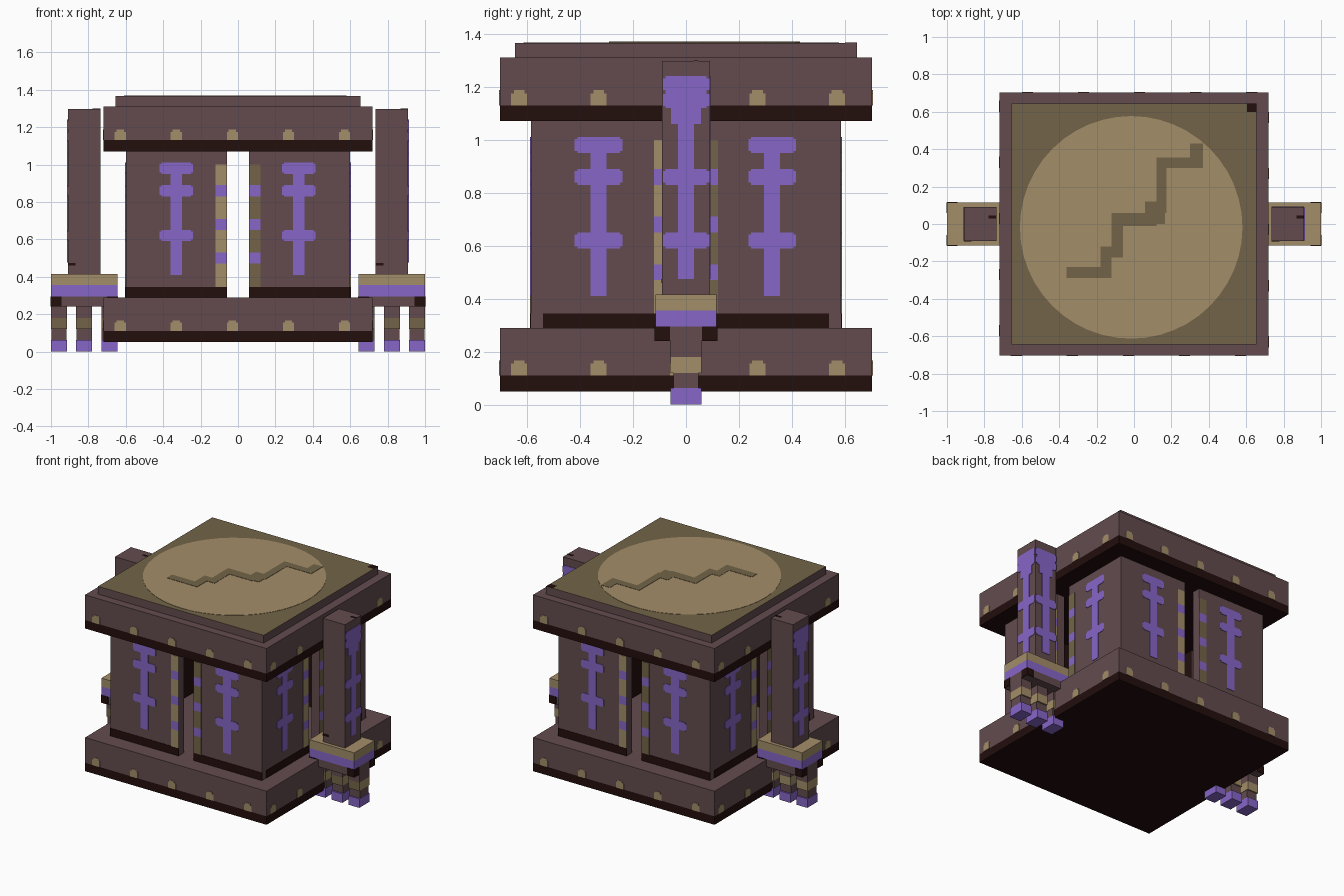
import bpy
import bmesh
from mathutils import Vector

cube = bpy.data.objects.get("Cube")
if cube:
    bpy.data.objects.remove(cube)


def make_material(name, rgb):
    lin = [((c / 255 + 0.055) / 1.055) ** 2.4 for c in rgb] + [1]
    m = bpy.data.materials.new(name)
    m.use_nodes = True
    m.diffuse_color = lin
    m.node_tree.nodes["Principled BSDF"].inputs["Base Color"].default_value = lin
    return m


BROWN = make_material("dusky brown", (99, 75, 78))
DARK = make_material("near black", (34, 14, 12))
PURPLE = make_material("purple", (135, 102, 200))
TAN = make_material("tan", (163, 141, 104))
OLIVE = make_material("olive", (115, 100, 72))


def build(name, boxes, mat):
    """One object from boxes given as (x0, x1, y0, y1, z0, z1)."""
    bm = bmesh.new()
    for x0, x1, y0, y1, z0, z1 in boxes:
        verts = bmesh.ops.create_cube(bm, size=1)["verts"]
        for v in verts:
            v.co = Vector(((x0 + x1) / 2 + v.co.x * (x1 - x0),
                           (y0 + y1) / 2 + v.co.y * (y1 - y0),
                           (z0 + z1) / 2 + v.co.z * (z1 - z0)))
    mesh = bpy.data.meshes.new(name)
    bm.to_mesh(mesh)
    bm.free()
    mesh.materials.append(mat)
    obj = bpy.data.objects.new(name, mesh)
    bpy.context.collection.objects.link(obj)
    return obj


# Each side: outward direction and the direction running to its viewer's right
SIDES = {"front": ((0, -1), (1, 0)), "left": ((1, 0), (0, 1)),
         "back": ((0, 1), (-1, 0)), "right": ((-1, 0), (0, -1))}


def side_box(side, d0, d1, u0, u1, z0, z1, center=(0, 0)):
    n, r = SIDES[side]
    xs = sorted(center[0] + n[0] * d + r[0] * u for d, u in ((d0, u0), (d1, u1)))
    ys = sorted(center[1] + n[1] * d + r[1] * u for d, u in ((d0, u0), (d1, u1)))
    return (*xs, *ys, z0, z1)


def plates(name, side, dist, rects, mat, center=(0, 0)):
    """Thin painted rectangles (u0, u1, z0, z1) on one side."""
    t = 0.003
    build(name, [side_box(side, dist - t, dist + t, *q, center) for q in rects], mat)


def glyph(u, bottom, top, bars, stem, wide):
    """Upright stem with crossbars that thicken where they meet it."""
    rects = [(u - stem, u + stem, bottom, top)]
    for z in bars:
        rects.append((u - wide, u + wide, z + 0.008, z + 0.052))
        rects.append((u - wide + 0.01, u + wide - 0.01, z, z + 0.06))
    return rects


HX, HY = 0.718, 0.703

# Base and top slabs with dark lower bands and rivets
for label, z in (("base", 0.05), ("top", 1.07)):
    build(label + "_slab", [(-HX, HX, -HY, HY, z + 0.06, z + 0.24)], BROWN)
    build(label + "_dark_band", [(-HX, HX, -HY, HY, z, z + 0.06)], DARK)
    for side in SIDES:
        d = HY if side in ("front", "back") else HX
        rivets = []
        for i in range(5):
            u = -0.63 + 0.3 * i
            rivets += [(u - 0.03, u + 0.03, z + 0.06, z + 0.105),
                       (u - 0.02, u + 0.02, z + 0.06, z + 0.117)]
        plates(f"{label}_rivets_{side}", side, d, rivets, TAN)

# Lid and its painted disc
LX, LY, LZ = 0.655, 0.645, 1.365
build("lid", [(-LX, LX, -LY, LY, 1.31, LZ)], BROWN)
build("lid_panel", [(-LX, LX, -LY, LY, LZ - 0.001, LZ + 0.001)], OLIVE)
build("lid_corner_mark", [(0.605, LX, 0.6, LY, LZ, LZ + 0.002)], DARK)
bpy.ops.mesh.primitive_cylinder_add(vertices=48, radius=0.595, depth=0.004,
                                    location=(-0.015, -0.018, LZ + 0.001))
disc = bpy.context.object
disc.name = "lid_disc"
disc.data.materials.append(TAN)
zigzag = [(-0.36, -0.12, -0.29, -0.23), (-0.18, -0.12, -0.29, -0.12),
          (-0.18, -0.06, -0.18, -0.12), (-0.12, -0.06, -0.18, 0.06),
          (-0.12, 0.12, -0.01, 0.06), (0.06, 0.165, 0.0, 0.12),
          (0.12, 0.175, 0.06, 0.355), (0.12, 0.37, 0.30, 0.355),
          (0.30, 0.37, 0.30, 0.43)]
build("lid_zigzag", [(*q, LZ + 0.002, LZ + 0.005) for q in zigzag], OLIVE)

# Hollow chamber: thin corner walls with a slot in the middle of every side
WALL = 0.06
for side in SIDES:
    flat = side in ("front", "back")
    d, half = (0.585, 0.6) if flat else (0.6, 0.585)
    end = half if flat else half - WALL
    build(f"wall_{side}", [side_box(side, d - WALL, d, s * 0.06, s * end, 0.29, 1.07)
                           for s in (-1, 1)], BROWN)
    plates(f"wall_lining_{side}", side, d - WALL,
           [(min(s * 0.062, s * 0.53), max(s * 0.062, s * 0.53), 0.29, 1.07)
            for s in (-1, 1)], DARK)
    foot = half if flat else 0.54
    plates(f"wall_foot_{side}", side, d,
           [(-foot, -0.06, 0.29, 0.345), (0.06, foot, 0.29, 0.345)], DARK)
    runes = [q for u in (-0.33, 0.325)
             for q in glyph(u, 0.41, 1.01, (0.95, 0.83, 0.59), 0.03, 0.09)]
    plates(f"wall_glyphs_{side}", side, d, runes, PURPLE)
    # Striped trim beside the slot
    levels = (0.345, 0.47, 0.53, 0.65, 0.71, 0.83, 0.89, 1.0)
    for label, u, mat in (("light", -0.12, TAN), ("dull", 0.06, OLIVE)):
        bands = list(zip(levels, levels[1:]))
        plates(f"slot_trim_{label}_{side}", side, d,
               [(u, u + 0.06, *b) for b in bands[::2]], mat)
        plates(f"slot_stripes_{label}_{side}", side, d,
               [(u, u + 0.06, *b) for b in bands[1::2]], PURPLE)

# Arms on both flanks, fingers pointing down
for name, sx in (("left", 1), ("right", -1)):
    cx = sx * 0.8225
    a, w, h = 0.0875, 0.1775, 0.115
    build(f"{name}_arm", [(cx - a, cx + a, -0.09, 0.09, 0.41, 1.297)], BROWN)
    build(f"{name}_cuff_band", [(cx - w, cx + w, -h, h, 0.355, 0.415)], TAN)
    build(f"{name}_cuff", [(cx - w, cx + w, -h, h, 0.295, 0.355)], PURPLE)
    build(f"{name}_palm", [(cx - w, cx + w, -h, h, 0.24, 0.295)], BROWN)
    for side in SIDES:
        half, d = (w, h) if side in ("front", "back") else (h, w)
        edge = 0.055
        plates(f"{name}_palm_corners_{side}", side, d,
               [(-half, edge - half, 0.24, 0.295), (half - edge, half, 0.24, 0.295)],
               DARK, (cx, 0))

    # Painted glyphs: outer face always, rear face on the left arm only
    faces = [name] + (["back"] if name == "left" else [])
    for side in faces:
        d = 0.09 if side == "back" else a
        plates(f"{name}_arm_glyph_{side}", side, d,
               glyph(0, 0.475, 1.24, (1.18, 1.12, 0.83, 0.59), 0.03, a)
               + [(-0.057, 0.057, 1.06, 1.24)], PURPLE, (cx, 0))
    plates(f"{name}_arm_scratch", "front", 0.09, [(-a, -0.045, 0.46, 0.474)],
           DARK, (cx, 0))
    build(f"{name}_arm_top_scratch",
          [(cx + 0.045, cx + a, 0.03, 0.045, 1.296, 1.299)], DARK)

    # Three banded fingers
    spans = [(cx + o - 0.043, cx + o + 0.043) for o in (-0.1345, 0, 0.1345)]
    f = 0.058
    build(f"{name}_finger_tips", [(*s, -f, f, 0, 0.063) for s in spans], PURPLE)
    build(f"{name}_finger_joints",
          [(s[0] + 0.002, s[1] - 0.002, -0.047, 0.047, 0.06, 0.12) for s in spans], BROWN)
    build(f"{name}_finger_roots", [(*s, -f, f, 0.18, 0.24) for s in spans], BROWN)
    rings = build(f"{name}_finger_rings", [(*s, -f, f, 0.12, 0.18) for s in spans], TAN)
    rings.data.materials.append(OLIVE)
    for p in rings.data.polygons:
        p.material_index = int(p.normal.y < -0.5)
